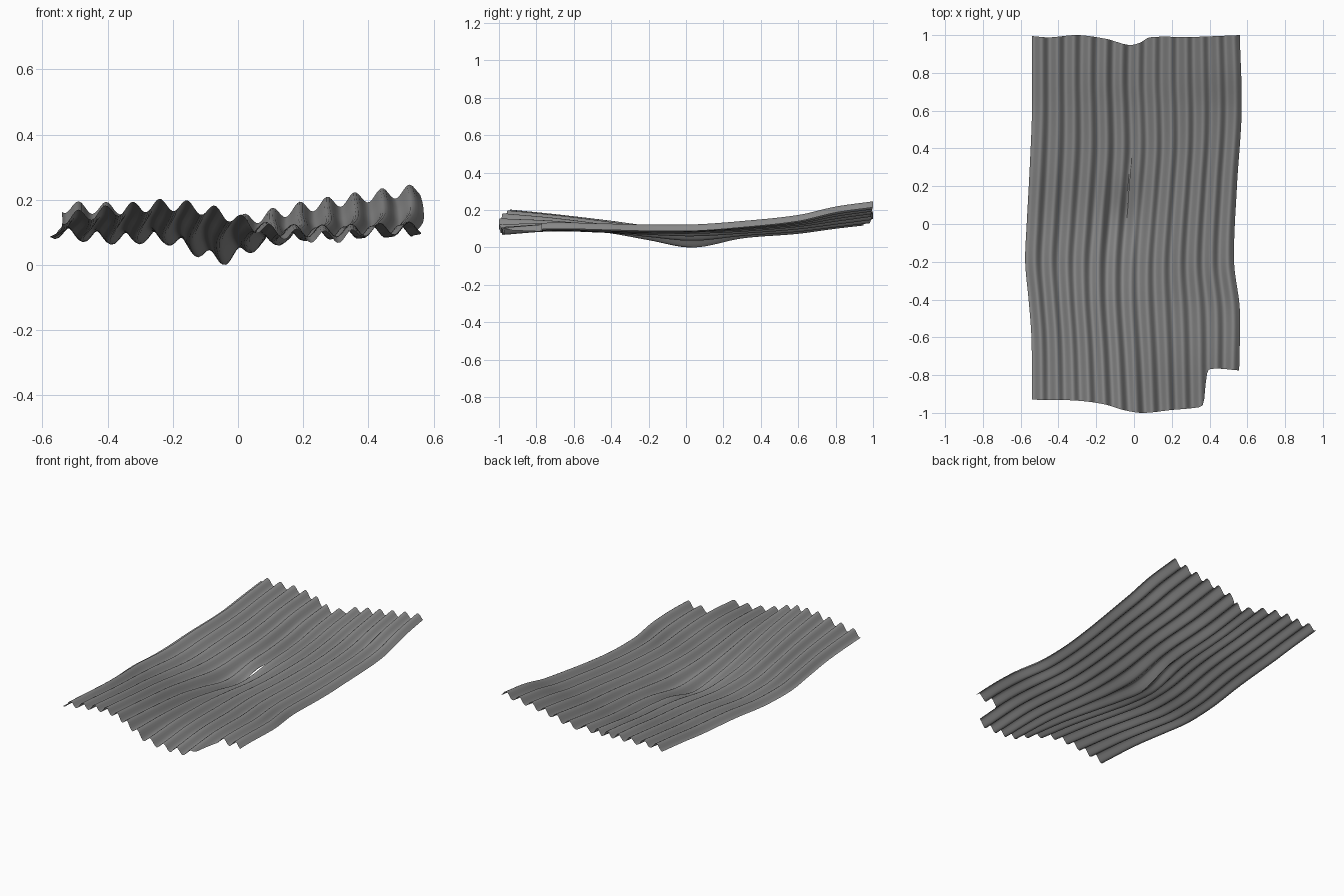
import bpy, bmesh, math

if "Cube" in bpy.data.objects:
    bpy.data.objects.remove(bpy.data.objects["Cube"])


def spline(pts, t):
    """Smooth cubic interpolation through (t, value) points."""
    n = len(pts)
    if t <= pts[0][0]:
        return pts[0][1]
    if t >= pts[-1][0]:
        return pts[-1][1]

    def slope(i):
        a, b = pts[max(i - 1, 0)], pts[min(i + 1, n - 1)]
        return (b[1] - a[1]) / (b[0] - a[0])

    i = next(k for k in range(n - 1) if t <= pts[k + 1][0])
    h = pts[i + 1][0] - pts[i][0]
    s = (t - pts[i][0]) / h
    return ((2*s**3 - 3*s**2 + 1) * pts[i][1] + (s**3 - 2*s**2 + s) * h * slope(i)
            + (3*s**2 - 2*s**3) * pts[i + 1][1] + (s**3 - s**2) * h * slope(i + 1))


# Warped mid-height of the sheet: rows along y, stations across x
XS = (-.55, -.35, -.2, -.03, .07, .22, .4, .55)
HEIGHTS = (
    (-.98, (.150, .182, .194, .160, .120, .094, .096, .108)),
    (-.70, (.137, .154, .166, .138, .122, .112, .115, .122)),
    (-.40, (.118, .122, .130, .100, .103, .103, .107, .116)),
    (-.20, (.110, .098, .103, .064, .083, .100, .106, .111)),
    (0.04, (.108, .087, .086, .024, .066, .098, .109, .111)),
    (0.30, (.128, .113, .106, .073, .088, .109, .123, .130)),
    (0.60, (.143, .138, .132, .098, .110, .134, .151, .163)),
    (0.80, (.165, .160, .156, .125, .134, .162, .190, .209)),
    (1.00, (.185, .180, .172, .148, .158, .189, .218, .237)),
)
# Sideways drift of the left edge, middle and right edge along y
LEFT = ((-.95, 0), (-.6, -.003), (-.4, -.018), (-.2, -.036), (0, -.028), (.3, -.012), (.6, 0), (1, 0))
MID = ((-1, -.004), (-.7, -.018), (-.4, -.036), (-.2, -.035), (.0, -.02), (.2, -.003), (.4, .01), (.6, .006), (.75, 0), (1, .003))
RIGHT = ((-.95, -.005), (-.77, -.003), (-.45, 0), (-.2, -.03), (.2, -.015), (.6, .01), (1, 0))
# Ragged front and back edges, with the notch at the front right corner
FRONT = ((-.54, -.93), (-.3, -.935), (-.15, -.955), (-.05, -.985), (.05, -1), (.2, -.985), (.35, -.97), (.375, -.955))
NOTCH = ((.375, -.955), (.392, -.80), (.412, -.768), (.56, -.775))
BACK = ((-.54, .995), (-.45, .988), (-.3, 1), (-.15, .98), (-.03, .948), (.03, .96), (.08, .988), (.3, .99), (.56, 1))

PITCH, AMP, CREST = .0846, .019, .0176
SEAM = -.02      # crease where a short tear opens


def point(u, y, lip):
    drift = spline(((-.54, spline(LEFT, y)), (0, spline(MID, y)), (.56, spline(RIGHT, y))), u)
    z = spline([(r[0], spline(list(zip(XS, r[1])), u)) for r in HEIGHTS], y)
    z += AMP * math.cos(2 * math.pi * (u - CREST) / PITCH)
    if lip:      # raised left lip of the tear
        z += .022 * math.exp(-((y - .2) / .1) ** 2) * math.exp((u - SEAM) / .04)
    return u + drift, y, z


def panel(bm, u0, u1, cols, rows, lip):
    grid = []
    for i in range(cols + 1):
        u = u0 + (u1 - u0) * i / cols
        y0 = spline(FRONT, u) if u < .375 else spline(NOTCH, u)
        y1 = spline(BACK, u)
        grid.append([bm.verts.new(point(u, y0 + (y1 - y0) * j / rows, lip)) for j in range(rows + 1)])
    for i in range(cols):
        for j in range(rows):
            bm.faces.new((grid[i][j], grid[i + 1][j], grid[i + 1][j + 1], grid[i][j + 1]))


# Corrugated sheet: two panels welded along the crease except at the tear
bm = bmesh.new()
panel(bm, -.54, SEAM, 62, 64, True)
panel(bm, SEAM, .56, 70, 64, False)
bmesh.ops.remove_doubles(bm, verts=bm.verts, dist=.0015)
low = min(v.co.z for v in bm.verts)
bmesh.ops.translate(bm, verts=bm.verts, vec=(0, 0, -low))

mesh = bpy.data.meshes.new("corrugated_sheet")
bm.to_mesh(mesh)
bm.free()
sheet = bpy.data.objects.new("corrugated_sheet", mesh)
bpy.context.collection.objects.link(sheet)
bpy.context.view_layer.objects.active = sheet
sheet.select_set(True)
bpy.ops.object.shade_smooth_by_angle(angle=math.radians(50))

# Dark grey metal
metal = bpy.data.materials.new("dark_grey")
metal.diffuse_color = (.25, .25, .25, 1)
metal.use_nodes = True
metal.node_tree.nodes["Principled BSDF"].inputs["Base Color"].default_value = metal.diffuse_color
mesh.materials.append(metal)
